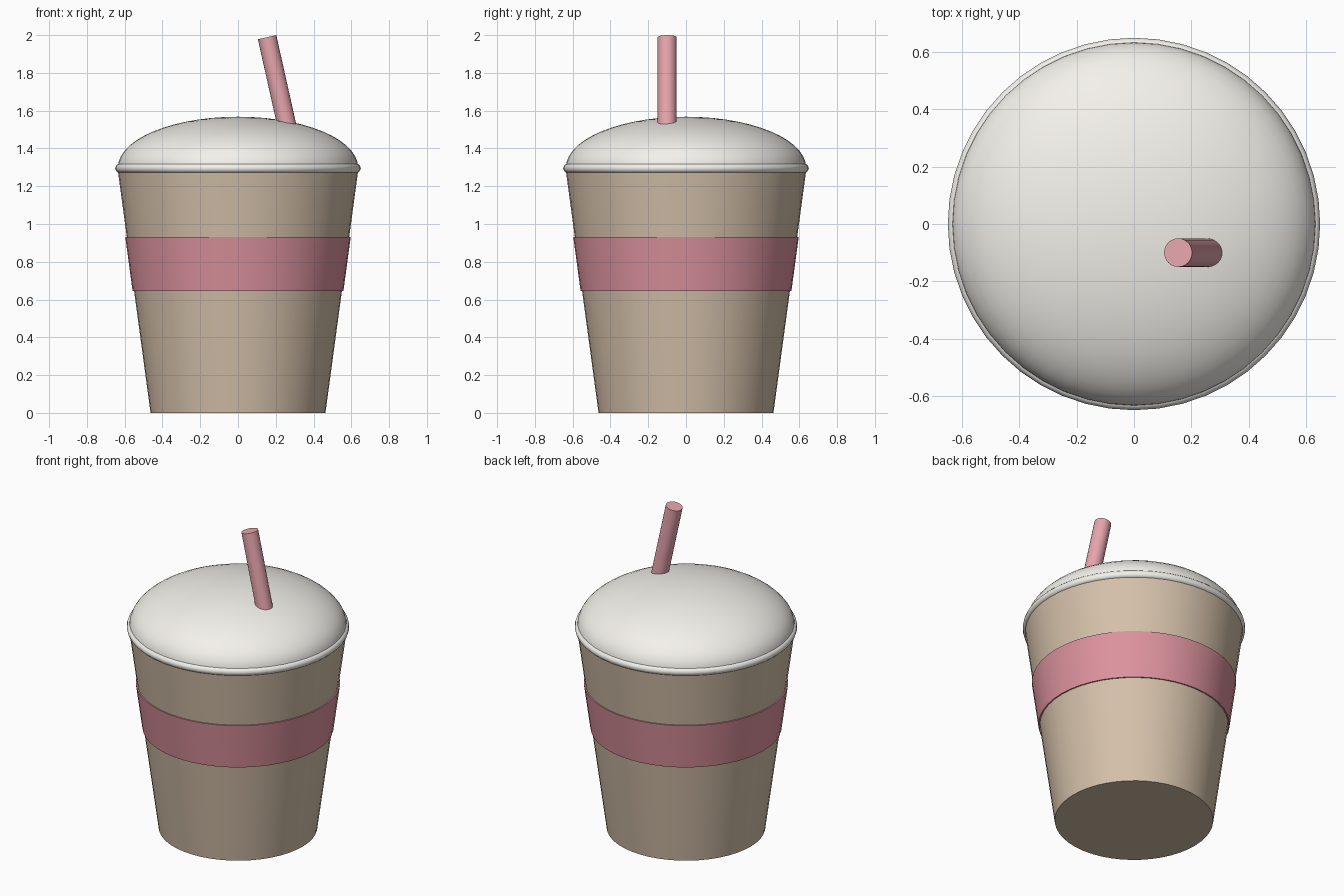
import bpy, bmesh, math
from mathutils import Vector

if "Cube" in bpy.data.objects:
    bpy.data.objects.remove(bpy.data.objects["Cube"])

SEGS = 48


def material(name, rgb):
    m = bpy.data.materials.new(name)
    m.diffuse_color = (*rgb, 1)
    m.use_nodes = True
    m.node_tree.nodes["Principled BSDF"].inputs["Base Color"].default_value = m.diffuse_color
    return m


def finish(obj, name, mat):
    obj.name = name
    obj.data.materials.append(mat)
    bpy.ops.object.select_all(action='DESELECT')
    obj.select_set(True)
    bpy.context.view_layer.objects.active = obj
    bpy.ops.object.shade_smooth_by_angle(angle=math.radians(40))
    return obj


def lathe(name, profile, mat, closed=False):
    """Spin an (r, z) profile around the z axis."""
    bm = bmesh.new()
    verts = [bm.verts.new((r, 0, z)) for r, z in profile]
    pairs = list(zip(verts, verts[1:]))
    if closed:
        pairs.append((verts[-1], verts[0]))
    edges = [bm.edges.new(p) for p in pairs]
    bmesh.ops.spin(bm, geom=verts + edges, axis=(0, 0, 1), cent=(0, 0, 0),
                   angle=math.tau, steps=SEGS, use_merge=True)
    bmesh.ops.remove_doubles(bm, verts=bm.verts, dist=1e-5)
    bmesh.ops.recalc_face_normals(bm, faces=bm.faces)
    mesh = bpy.data.meshes.new(name)
    bm.to_mesh(mesh)
    bm.free()
    obj = bpy.data.objects.new(name, mesh)
    bpy.context.collection.objects.link(obj)
    return finish(obj, name, mat)


def cup_r(z):
    return 0.463 + 0.135 * z


tan = material("tan_card", (0.66, 0.53, 0.40))
red = material("rose_red", (0.72, 0.29, 0.34))
pink = material("straw_pink", (0.80, 0.38, 0.42))
cream = material("cream_lid", (0.90, 0.88, 0.83))

# tapered cup
lathe("cup", [(0, 0), (cup_r(0), 0), (cup_r(1.29), 1.29), (0, 1.29)], tan)

# sleeve band hugging the cup
z0, z1, gap = 0.645, 0.932, 0.008
lathe("band", [(cup_r(z0) - gap, z0), (cup_r(z0) + gap, z0),
               (cup_r(z1) + gap, z1), (cup_r(z1) - gap, z1)], red, closed=True)

# rolled lid rim
bpy.ops.mesh.primitive_torus_add(major_radius=0.625, minor_radius=0.025,
                                 major_segments=SEGS, minor_segments=12,
                                 location=(0, 0, 1.295))
finish(bpy.context.object, "lid_rim", cream)

# domed lid: half ellipsoid
N = 14
dome = [(0.636 * math.cos(a), 1.3 + 0.268 * math.sin(a))
        for a in (math.pi / 2 * i / N for i in range(N))]
lathe("lid_dome", [(0, 1.3)] + dome + [(0, 1.568)], cream)

# leaning straw
tilt, length = -0.22, 0.55
axis = Vector((math.sin(tilt), 0, math.cos(tilt)))
top = Vector((0.154, -0.10, 1.989))
bpy.ops.mesh.primitive_cylinder_add(vertices=24, radius=0.05, depth=length,
                                    location=top - axis * length / 2,
                                    rotation=(0, tilt, 0))
finish(bpy.context.object, "straw", pink)
